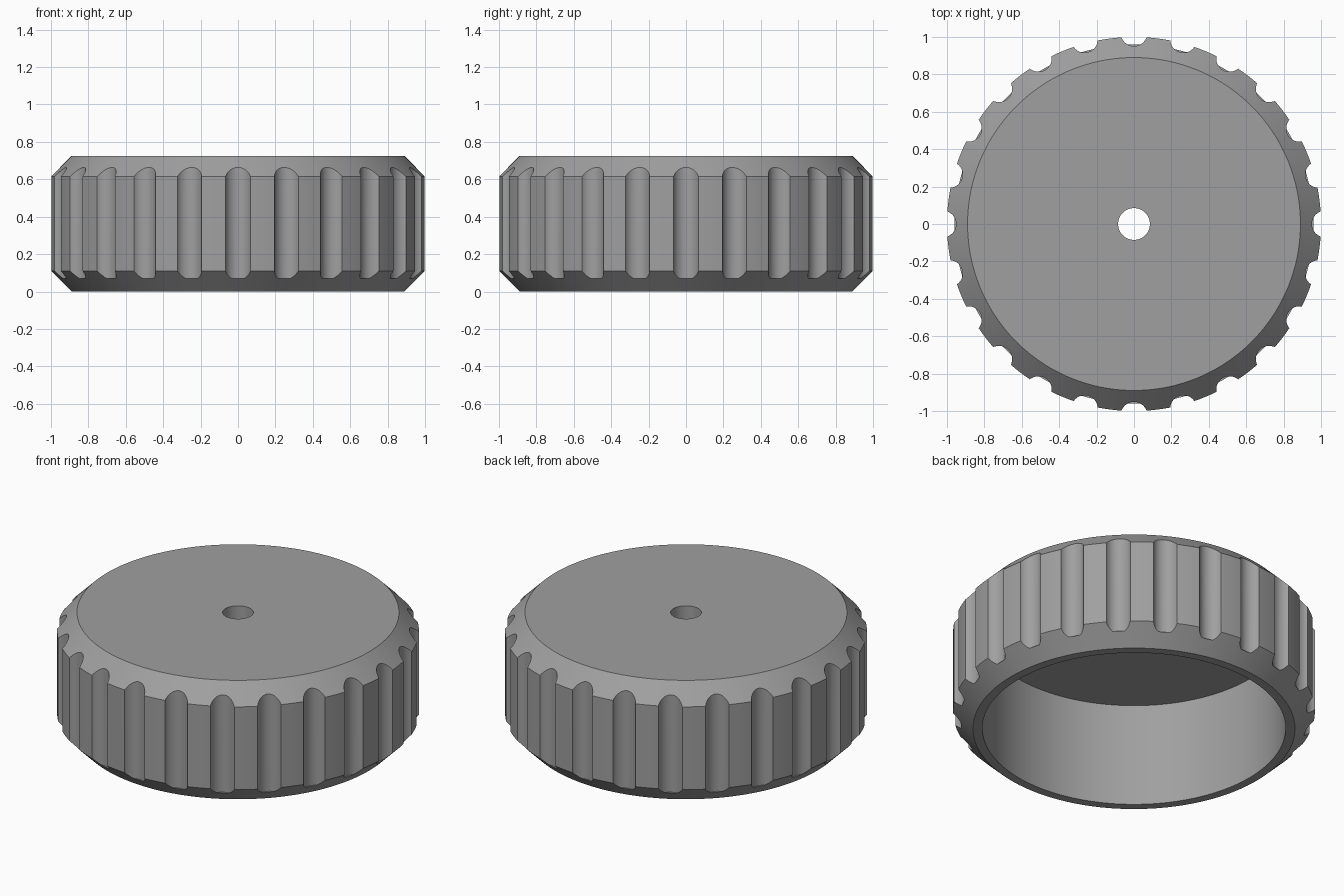
import bpy, bmesh, math
from mathutils import Matrix

if "Cube" in bpy.data.objects:
    bpy.data.objects.remove(bpy.data.objects["Cube"])

SEGMENTS, GROOVES = 192, 24


def new_object(name, bm):
    bmesh.ops.recalc_face_normals(bm, faces=bm.faces[:])
    mesh = bpy.data.meshes.new(name)
    bm.to_mesh(mesh)
    bm.free()
    obj = bpy.data.objects.new(name, mesh)
    bpy.context.collection.objects.link(obj)
    return obj


# Hollow cap: closed wall section (radius, height) swept around z
section = [(0.085, 0.63), (0.085, 0.725), (0.89, 0.725), (1.0, 0.615),
           (1.0, 0.11), (0.89, 0.0), (0.838, 0.0), (0.838, 0.63)]
bm = bmesh.new()
rings = []
for i in range(SEGMENTS):
    a = 2 * math.pi * i / SEGMENTS
    rings.append([bm.verts.new((r * math.cos(a), r * math.sin(a), z)) for r, z in section])
for i in range(SEGMENTS):
    p, q = rings[i], rings[(i + 1) % SEGMENTS]
    for j in range(len(section)):
        k = (j + 1) % len(section)
        bm.faces.new((p[j], q[j], q[k], p[k]))
knob = new_object("knob_cap", bm)

# Grip groove cutters: upright rods around the rim
bm = bmesh.new()
bottom, top = 0.07, 0.9
for i in range(GROOVES):
    place = (Matrix.Rotation(2 * math.pi * i / GROOVES, 4, 'Z')
             @ Matrix.Translation((1.022, 0, (bottom + top) / 2)))
    bmesh.ops.create_cone(bm, cap_ends=True, segments=40, radius1=0.071, radius2=0.071,
                          depth=top - bottom, matrix=place)
cutter = new_object("groove_cutters", bm)
cutter.hide_render = True

# Cut the grooves
bpy.context.view_layer.objects.active = knob
knob.select_set(True)
cut = knob.modifiers.new("grip_grooves", 'BOOLEAN')
cut.operation = 'DIFFERENCE'
cut.solver = 'EXACT'
cut.object = cutter
bpy.ops.object.modifier_apply(modifier=cut.name)
bpy.data.objects.remove(cutter, do_unlink=True)

# Plain grey finish, smooth with crisp edges
grey = bpy.data.materials.new("grey")
grey.diffuse_color = (0.35, 0.35, 0.35, 1)
grey.use_nodes = True
grey.node_tree.nodes["Principled BSDF"].inputs["Base Color"].default_value = grey.diffuse_color
knob.data.materials.clear()
knob.data.materials.append(grey)
bpy.ops.object.shade_smooth_by_angle(angle=math.radians(25))
